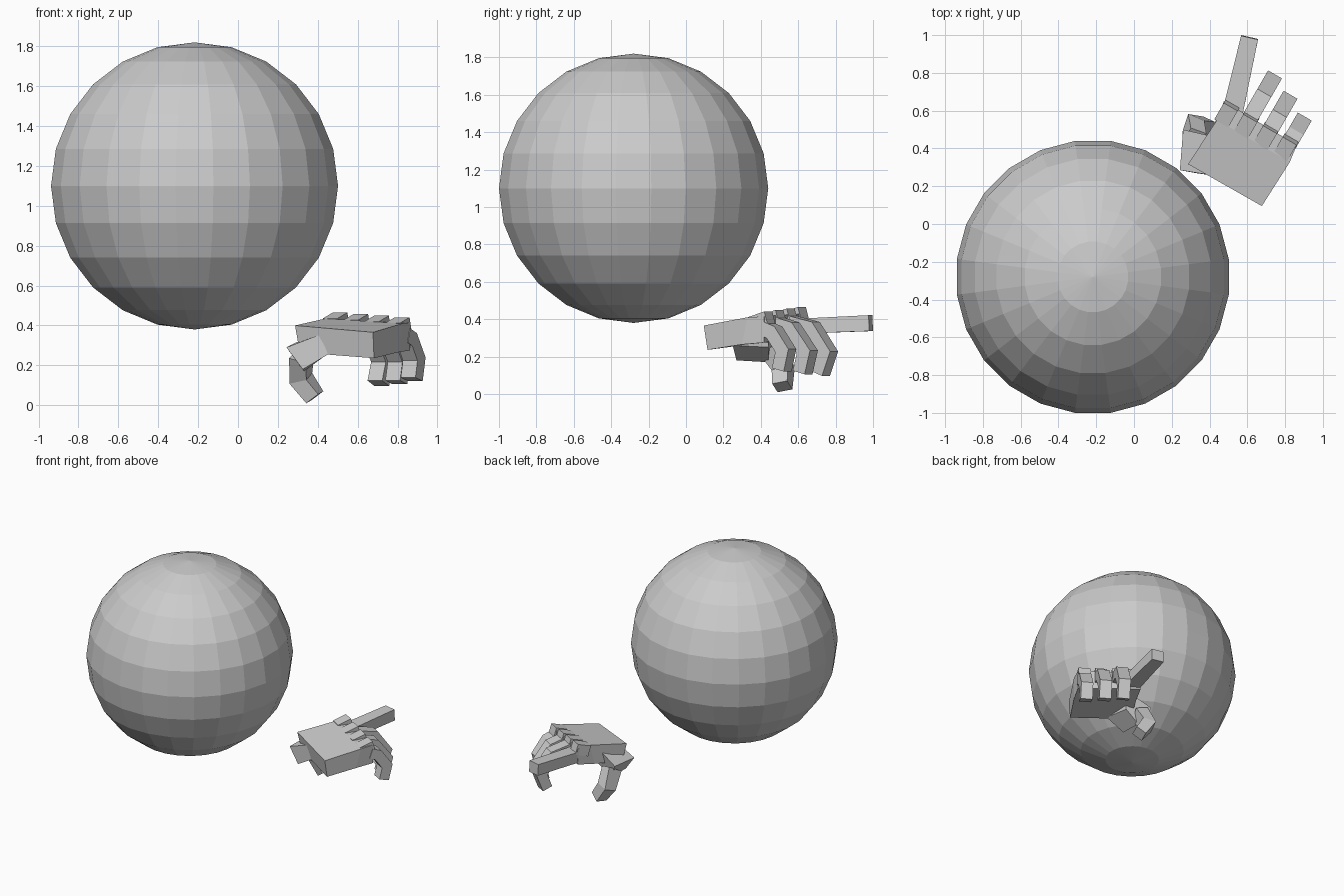
import bpy, bmesh, math
from mathutils import Vector, Matrix

if "Cube" in bpy.data.objects:
    bpy.data.objects.remove(bpy.data.objects["Cube"])

grey = bpy.data.materials.new("plain_grey")
grey.diffuse_color = (0.6, 0.6, 0.6, 1)
grey.use_nodes = True
grey.node_tree.nodes["Principled BSDF"].inputs["Base Color"].default_value = grey.diffuse_color

# Hand frame: u across the knuckles, v towards the fingertips
ORIGIN = Vector((0.481, 0.206, 0))
U = Vector((math.cos(math.radians(30)), -0.5, 0))
V = Vector((0.5, math.cos(math.radians(30)), 0))


def hand(u, v, z):
    return ORIGIN + U * u + V * v + Vector((0, 0, z))


def finish(name, bm):
    bmesh.ops.recalc_face_normals(bm, faces=bm.faces)
    mesh = bpy.data.meshes.new(name)
    bm.to_mesh(mesh)
    bm.free()
    mesh.materials.append(grey)
    obj = bpy.data.objects.new(name, mesh)
    bpy.context.collection.objects.link(obj)
    return obj


def loft(name, rings):
    """Skin a row of four-cornered rings and cap both ends."""
    bm = bmesh.new()
    rows = [[bm.verts.new(p) for p in ring] for ring in rings]
    for a, b in zip(rows, rows[1:]):
        for i in range(4):
            j = (i + 1) % 4
            bm.faces.new((a[i], a[j], b[j], b[i]))
    bm.faces.new(rows[0])
    bm.faces.new(rows[-1])
    return finish(name, bm)


def limb(name, path, side, widths, thick):
    """Square-section limb with mitred joints along a path."""
    path = [Vector(p) for p in path]
    rings = []
    for i, p in enumerate(path):
        before = (p - path[max(i - 1, 0)]).normalized()
        after = (path[min(i + 1, len(path) - 1)] - p).normalized()
        t = (before + after).normalized()
        s = (side - t * side.dot(t)).normalized()
        n = s.cross(t)
        mitre = 1 / max(0.6, t.dot(after if after.length else before))
        w = s * widths[i] / 2
        h = n * thick[i] / 2 * mitre
        rings.append([p - w - h, p + w - h, p + w + h, p - w + h])
    return loft(name, rings)


# Large faceted ball
bm = bmesh.new()
bmesh.ops.create_uvsphere(bm, u_segments=24, v_segments=12, radius=1)
bm.transform(Matrix.Translation((-0.218, -0.28, 1.10))
             @ Matrix.Rotation(math.radians(7.5), 4, 'Z')
             @ Matrix.Diagonal((0.726, 0.726, 0.72, 1)))
finish("ball", bm)

# Palm block, slightly rolled and tilted
loft("palm", [
    [(0.31, 0.335, 0.265), (0.682, 0.115, 0.236), (0.677, 0.095, 0.366), (0.286, 0.317, 0.40)],
    [(0.42, 0.52, 0.285), (0.80, 0.30, 0.265), (0.825, 0.328, 0.41), (0.439, 0.55, 0.435)],
    [(0.476, 0.64, 0.31), (0.862, 0.418, 0.275), (0.862, 0.418, 0.415), (0.476, 0.65, 0.432)],
])

# Raised knuckles, one per finger
for k, finger in enumerate(("index", "middle", "ring", "pinky")):
    u, dz = -0.18 + 0.12 * k, 0.012 - 0.008 * k
    limb(finger + "_knuckle",
         [hand(u, 0.285, 0.385 + dz), hand(u, 0.385, 0.415 + dz)],
         U, [0.085] * 2, [0.08] * 2)

# Straight pointing finger
limb("index_finger",
     [(0.515, 0.56, 0.36), (0.565, 0.78, 0.37), (0.612, 0.988, 0.379)],
     Vector((0.97, -0.23, 0)), [0.11, 0.10, 0.092], [0.08, 0.082, 0.085])

# Curled fingers: (name, u, profile of v and z)
curled = [
    ("middle_finger", -0.063, [(0.36, 0.385), (0.505, 0.352), (0.598, 0.222), (0.555, 0.11)]),
    ("ring_finger", 0.062, [(0.36, 0.375), (0.452, 0.35), (0.547, 0.225), (0.518, 0.115)]),
    ("pinky_finger", 0.185, [(0.36, 0.35), (0.415, 0.33), (0.485, 0.232), (0.460, 0.13)]),
]
for name, u, profile in curled:
    limb(name, [hand(u, v, z) for v, z in profile], U, [0.085] * 4, [0.075] * 4)

# Thumb: broad base leaving the palm, then two bent joints
loft("thumb_base", [
    [(0.325, 0.27, 0.18), (0.46, 0.25, 0.26), (0.465, 0.25, 0.375), (0.243, 0.285, 0.29)],
    [(0.33, 0.44, 0.17), (0.44, 0.44, 0.25), (0.475, 0.45, 0.40), (0.26, 0.50, 0.30)],
])
limb("thumb", [(0.32, 0.45, 0.25), (0.315, 0.52, 0.135), (0.385, 0.515, 0.04)],
     Vector((0.35, 0.9, 0.1)), [0.11, 0.10, 0.085], [0.09, 0.085, 0.08])
